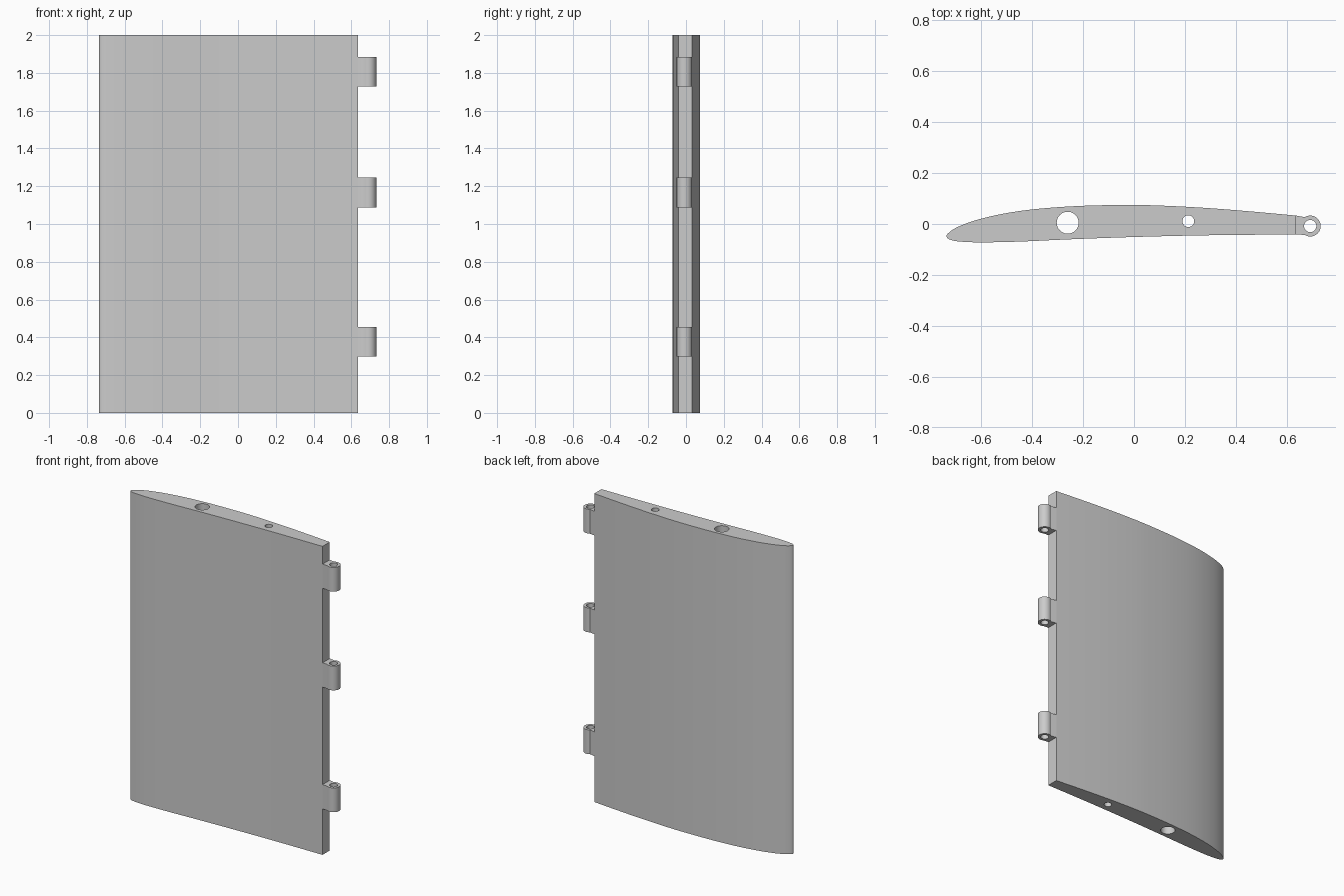
import bpy, bmesh, math
from mathutils import Vector
from mathutils.geometry import interpolate_bezier

if "Cube" in bpy.data.objects:
    bpy.data.objects.remove(bpy.data.objects["Cube"], do_unlink=True)

HEIGHT = 2.0
HINGE = (0.691, -0.008)
HINGE_R = 0.041

grey = bpy.data.materials.new("light grey")
grey.use_nodes = True
colour = (0.6, 0.6, 0.6, 1)
grey.diffuse_color = colour
grey.node_tree.nodes["Principled BSDF"].inputs["Base Color"].default_value = colour


def arc(centre, radius, start=0, end=360, steps=48):
    """Points along an arc; the last point of a full circle is left out."""
    count = steps if end - start == 360 else steps + 1
    angles = [math.radians(start + (end - start) * i / steps) for i in range(count)]
    return [(centre[0] + radius * math.cos(a), centre[1] + radius * math.sin(a))
            for a in angles]


def smooth_path(points, steps=6):
    """Open Catmull-Rom path through the points."""
    p = [Vector((x, y, 0)) for x, y in points]
    path = []
    for i in range(len(p) - 1):
        before, after = p[max(i - 1, 0)], p[min(i + 2, len(p) - 1)]
        path += interpolate_bezier(p[i], p[i] + (p[i + 1] - before) / 6,
                                   p[i + 1] - (after - p[i]) / 6, p[i + 1], steps)[:-1]
    return [(v.x, v.y) for v in path + [p[-1]]]


def extrude_loops(name, loops, z, height):
    """Solid from an outer loop and hole loops, standing at height z."""
    curve = bpy.data.curves.new(name + "_profile", "CURVE")
    curve.dimensions = "2D"
    curve.fill_mode = "BOTH"
    curve.extrude = height / 2
    for loop in loops:
        spline = curve.splines.new("POLY")
        spline.points.add(len(loop) - 1)
        for point, (x, y) in zip(spline.points, loop):
            point.co = (x, y, 0, 1)
        spline.use_cyclic_u = True
    source = bpy.data.objects.new(name + "_profile", curve)
    bpy.context.collection.objects.link(source)
    depsgraph = bpy.context.evaluated_depsgraph_get()
    mesh = bpy.data.meshes.new_from_object(source.evaluated_get(depsgraph))
    bpy.data.objects.remove(source, do_unlink=True)

    bm = bmesh.new()
    bm.from_mesh(mesh)
    bmesh.ops.remove_doubles(bm, verts=bm.verts, dist=1e-5)
    bmesh.ops.recalc_face_normals(bm, faces=bm.faces)
    bmesh.ops.translate(bm, verts=bm.verts, vec=(0, 0, z + height / 2))
    bm.to_mesh(mesh)
    bm.free()
    mesh.materials.clear()
    mesh.materials.append(grey)

    obj = bpy.data.objects.new(name, mesh)
    bpy.context.collection.objects.link(obj)
    bpy.ops.object.select_all(action="DESELECT")
    obj.select_set(True)
    bpy.context.view_layer.objects.active = obj
    bpy.ops.object.shade_smooth_by_angle(angle=math.radians(30))
    return obj


# Wing panel: cambered section with a blunt trailing edge and two spar holes
section = smooth_path([
    (.635, .033), (.45, .05), (.25, .065), (.05, .074), (-.1, .074),
    (-.25, .069), (-.4, .057), (-.52, .039), (-.62, .015), (-.69, -.011),
    (-.725, -.033), (-.735, -.049), (-.72, -.062), (-.68, -.069),
    (-.6, -.072), (-.45, -.069), (-.25, -.06), (0, -.051), (.3, -.044),
    (.635, -.041)])
extrude_loops("wing_panel",
              [section, arc((-.26, .005), .043), arc((.213, .011), .023)],
              0, HEIGHT)

# Hinge knuckles: short web running into a drilled barrel
barrel = arc(HINGE, HINGE_R, -122, 122)
knuckle = [(.635, .033), (.635, -.041)] + barrel
for label, z in (("lower", .298), ("middle", 1.088), ("upper", 1.728)):
    extrude_loops(label + "_hinge_knuckle", [knuckle, arc(HINGE, .024)], z, .157)
